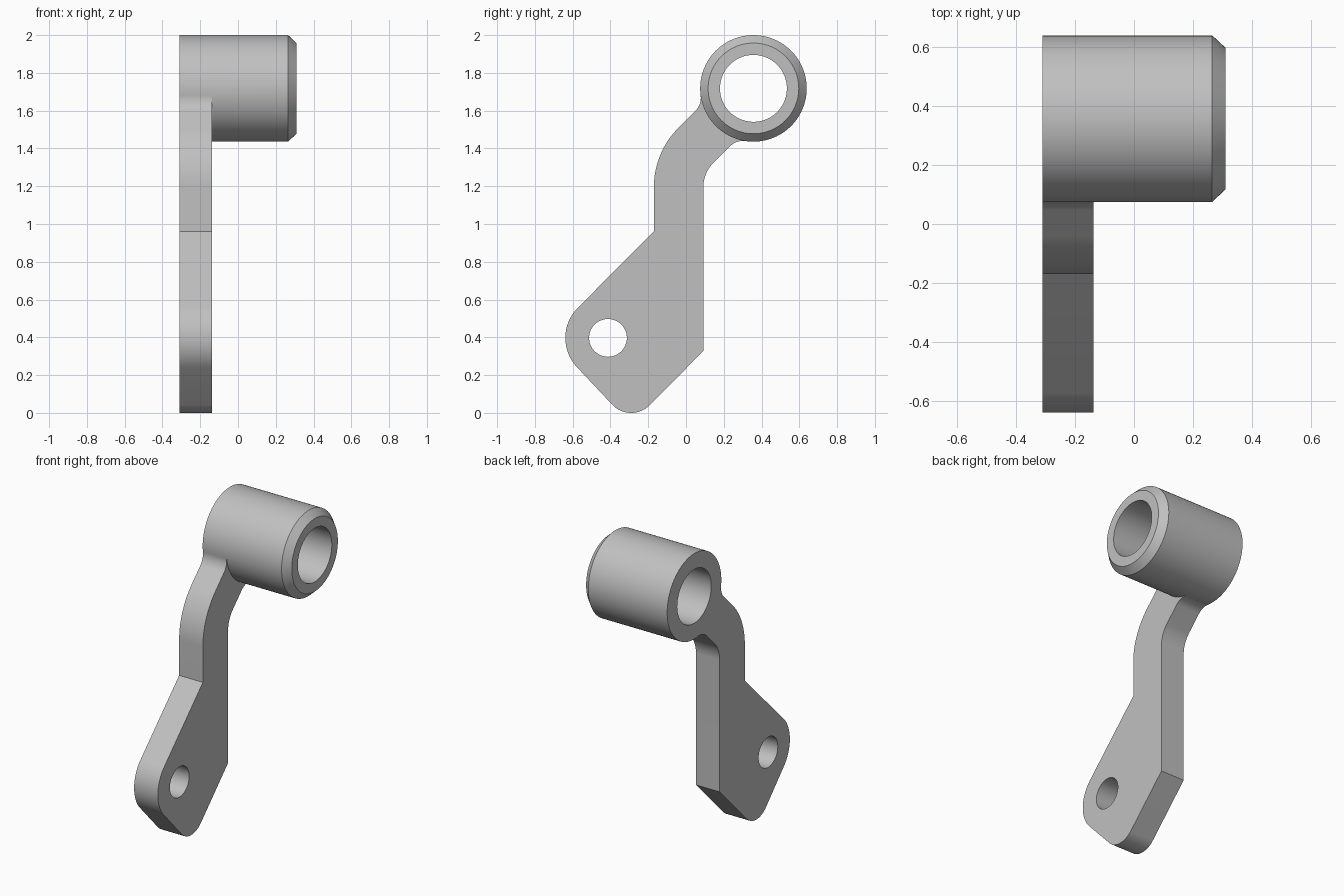
import bpy, bmesh
from math import radians, degrees, atan2, sqrt, cos, sin, tau
from mathutils import Vector

if "Cube" in bpy.data.objects:
    bpy.data.objects.remove(bpy.data.objects["Cube"])

grey = bpy.data.materials.new("plain grey")
grey.use_nodes = True
colour = (0.53, 0.53, 0.53, 1)
grey.diffuse_color = colour
grey.node_tree.nodes["Principled BSDF"].inputs["Base Color"].default_value = colour

# Main dimensions: the profile lies in the (y, z) plane
X_BACK, X_PLATE, X_END = -0.31, -0.137, 0.31
TUBE, TUBE_R, BORE_R = Vector((0.357, 1.718)), 0.282, 0.177
EYE, EYE_R, HOLE_R = Vector((-0.413, 0.397)), 0.226, 0.1
TIP_R, FILLET = 0.138, 0.1
TIP = Vector((-0.29, TIP_R))
BEND, BEND_IN, BEND_OUT = Vector((0.272, 1.196)), 0.18, 0.442


def arc(centre, r, a0, a1, n=16):
    angles = [radians(a0 + (a1 - a0) * i / n) for i in range(n + 1)]
    return [centre + r * Vector((cos(a), sin(a))) for a in angles]


def fillet(bend_r, side):
    """Centre of the fillet between the sloped arm edge and the tube, and its tube angle."""
    normal = Vector((-1, 1)).normalized()
    start = BEND + normal * (bend_r + side * FILLET) - TUBE
    along = Vector((1, 1)).normalized()
    b = start.dot(along)
    t = -b - sqrt(b * b - start.length_squared + (TUBE_R + FILLET) ** 2)
    rel = start + along * t
    return TUBE + rel, degrees(atan2(rel.y, rel.x)) % 360


def new_object(name, bm):
    bmesh.ops.recalc_face_normals(bm, faces=bm.faces)
    mesh = bpy.data.meshes.new(name)
    bm.to_mesh(mesh)
    bm.free()
    mesh.materials.append(grey)
    obj = bpy.data.objects.new(name, mesh)
    bpy.context.collection.objects.link(obj)
    return obj


def extrude(name, outline, x0, x1):
    bm = bmesh.new()
    face = bm.faces.new([bm.verts.new((x0, p.x, p.y)) for p in outline])
    out = bmesh.ops.extrude_face_region(bm, geom=[face])
    moved = [v for v in out["geom"] if isinstance(v, bmesh.types.BMVert)]
    bmesh.ops.translate(bm, verts=moved, vec=(x1 - x0, 0, 0))
    return new_object(name, bm)


def boolean(obj, other, operation):
    mod = obj.modifiers.new(operation.lower(), "BOOLEAN")
    mod.operation, mod.solver, mod.object = operation, "EXACT", other
    bpy.context.view_layer.objects.active = obj
    bpy.ops.object.modifier_apply(modifier=mod.name)
    bpy.data.objects.remove(other)


# Cranked arm outline, anticlockwise from the rounded tip
low, low_a = fillet(BEND_IN, -1)
high, high_a = fillet(BEND_OUT, 1)
outline = arc(TIP, TIP_R, 225, 315)
outline += [Vector((0.092, 0.328))]
outline += arc(BEND, BEND_IN, 180, 135)
outline += arc(low, FILLET, 135, low_a - 180)
outline += arc(TUBE, 0.23, low_a, high_a)
outline += arc(high, FILLET, high_a - 180, -45)
outline += arc(BEND, BEND_OUT, 135, 180, 24)
outline += [Vector((-0.17, 0.96))]
outline += arc(EYE, EYE_R, 135, 225)
arm = extrude("arm", outline, X_BACK, X_PLATE)

# Round hole through the arm
hole = extrude("hole_cutter", arc(EYE, HOLE_R, 0, 352.5, 47), X_BACK - 0.1, X_PLATE + 0.1)
hole.hide_render = True
boolean(arm, hole, "DIFFERENCE")

# Bored tube with a chamfered outer end
bm = bmesh.new()
section = [(X_BACK, BORE_R), (X_BACK, TUBE_R), (0.265, TUBE_R), (X_END, 0.24), (X_END, BORE_R)]
verts = [bm.verts.new((x, TUBE.x, TUBE.y + r)) for x, r in section]
edges = [bm.edges.new((verts[i - 1], verts[i])) for i in range(len(verts))]
bmesh.ops.spin(bm, geom=verts + edges, cent=(0, TUBE.x, TUBE.y), axis=(1, 0, 0),
               angle=tau, steps=96, use_merge=True)
bmesh.ops.remove_doubles(bm, verts=bm.verts, dist=0.0001)
tube = new_object("tube", bm)

# Join the two into one solid lever
boolean(tube, arm, "UNION")
tube.name = "lever_with_tube"
bpy.ops.object.select_all(action="DESELECT")
tube.select_set(True)
bpy.context.view_layer.objects.active = tube
bpy.ops.object.shade_smooth_by_angle(angle=radians(25))
